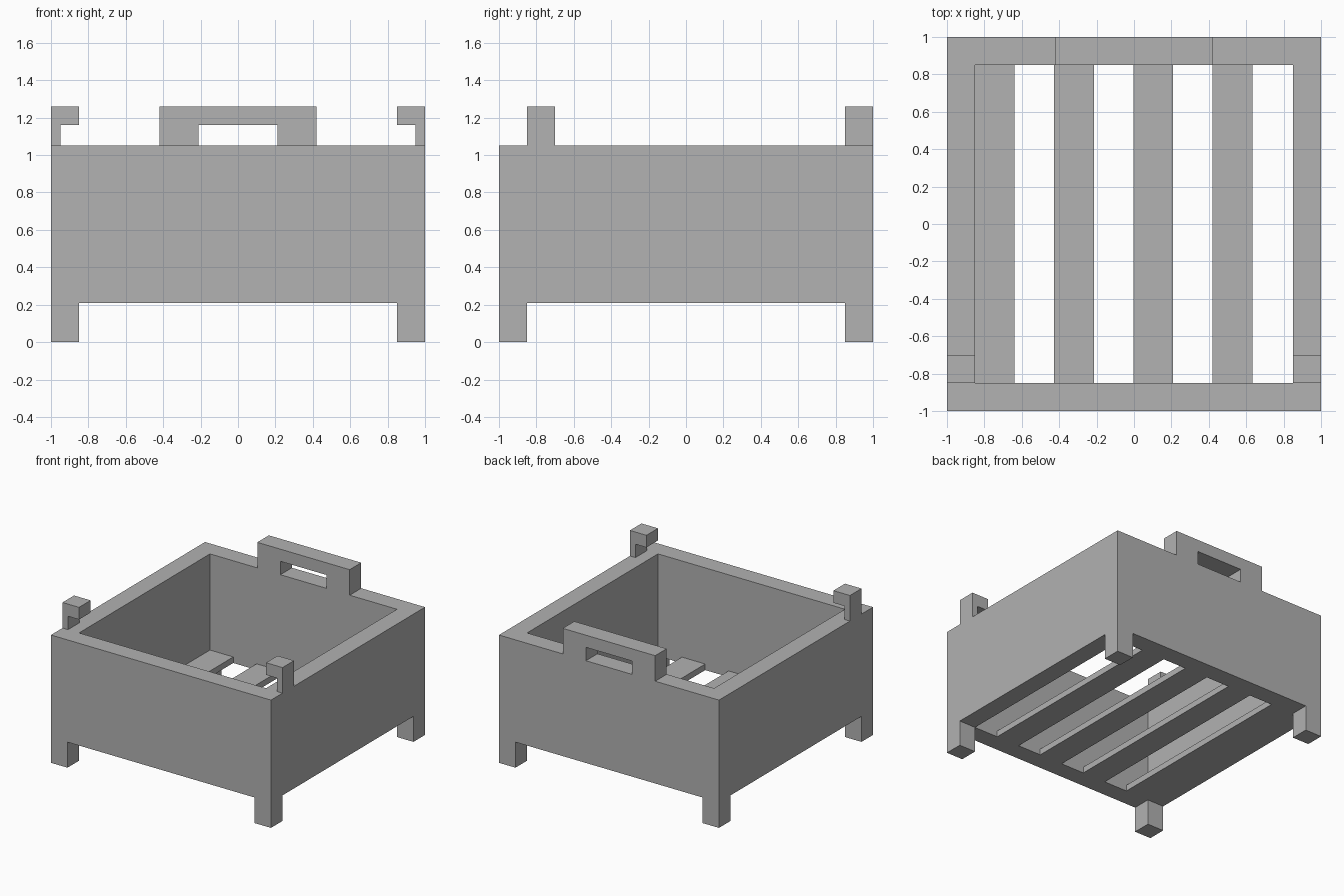
import bpy
import bmesh
from mathutils import Vector

cube = bpy.data.objects.get("Cube")
if cube:
    bpy.data.objects.remove(cube, do_unlink=True)

grey = bpy.data.materials.new("plain grey")
grey.use_nodes = True
grey.diffuse_color = (0.445, 0.445, 0.445, 1)
grey.node_tree.nodes["Principled BSDF"].inputs["Base Color"].default_value = grey.diffuse_color

HALF = 1.0      # half the outer width
WALL = 0.15     # wall and leg thickness
INNER = HALF - WALL
FLOOR = 0.21    # underside of the box
RIM = 1.05
TOP = 1.26      # top of handle and hooks
GAP = 1.16      # underside of handle bar and hook arms


def extrude_profile(name, points, y0, y1):
    """Extrude an outline in the x-z plane from y0 to y1."""
    bm = bmesh.new()
    face = bm.faces.new([bm.verts.new((x, y0, z)) for x, z in points])
    new = bmesh.ops.extrude_face_region(bm, geom=[face], use_keep_orig=True)["geom"]
    verts = [g for g in new if isinstance(g, bmesh.types.BMVert)]
    bmesh.ops.translate(bm, verts=verts, vec=Vector((0, y1 - y0, 0)))
    bmesh.ops.recalc_face_normals(bm, faces=bm.faces)
    mesh = bpy.data.meshes.new(name)
    bm.to_mesh(mesh)
    bm.free()
    mesh.materials.append(grey)
    obj = bpy.data.objects.new(name, mesh)
    bpy.context.collection.objects.link(obj)
    return obj


def box(name, x0, x1, y0, y1, z0, z1):
    return extrude_profile(name, [(x0, z0), (x1, z0), (x1, z1), (x0, z1)], y0, y1)


# Front and back panels, each with its two legs
panel = [(-HALF, 0), (-INNER, 0), (-INNER, FLOOR), (INNER, FLOOR),
         (INNER, 0), (HALF, 0), (HALF, RIM), (-HALF, RIM)]
extrude_profile("front_panel_with_legs", panel, -HALF, -INNER)
extrude_profile("back_panel_with_legs", panel, INNER, HALF)

# Side walls and the inward hooks near the front
for side, s in (("left", 1), ("right", -1)):
    x0, x1 = sorted((s * INNER, s * HALF))
    box(side + "_wall", x0, x1, -INNER, INNER, FLOOR, RIM)
    hook = [(HALF, RIM), (HALF, TOP), (INNER, TOP),
            (INNER, GAP), (0.95, GAP), (0.95, RIM)]
    extrude_profile(side + "_hook", [(s * x, z) for x, z in hook], -INNER, -INNER + WALL)

# Handle on the back rim
handle = [(-0.42, RIM), (-0.21, RIM), (-0.21, GAP), (0.21, GAP),
          (0.21, RIM), (0.42, RIM), (0.42, TOP), (-0.42, TOP)]
extrude_profile("back_handle", handle, INNER, HALF)

# Floor slats, evenly spaced from the right wall
pitch = 0.4235
for i in range(4):
    x = -INNER + i * pitch
    box(f"floor_slat_{i + 1}", x, x + pitch / 2, -INNER, INNER, FLOOR, FLOOR + 0.05)
